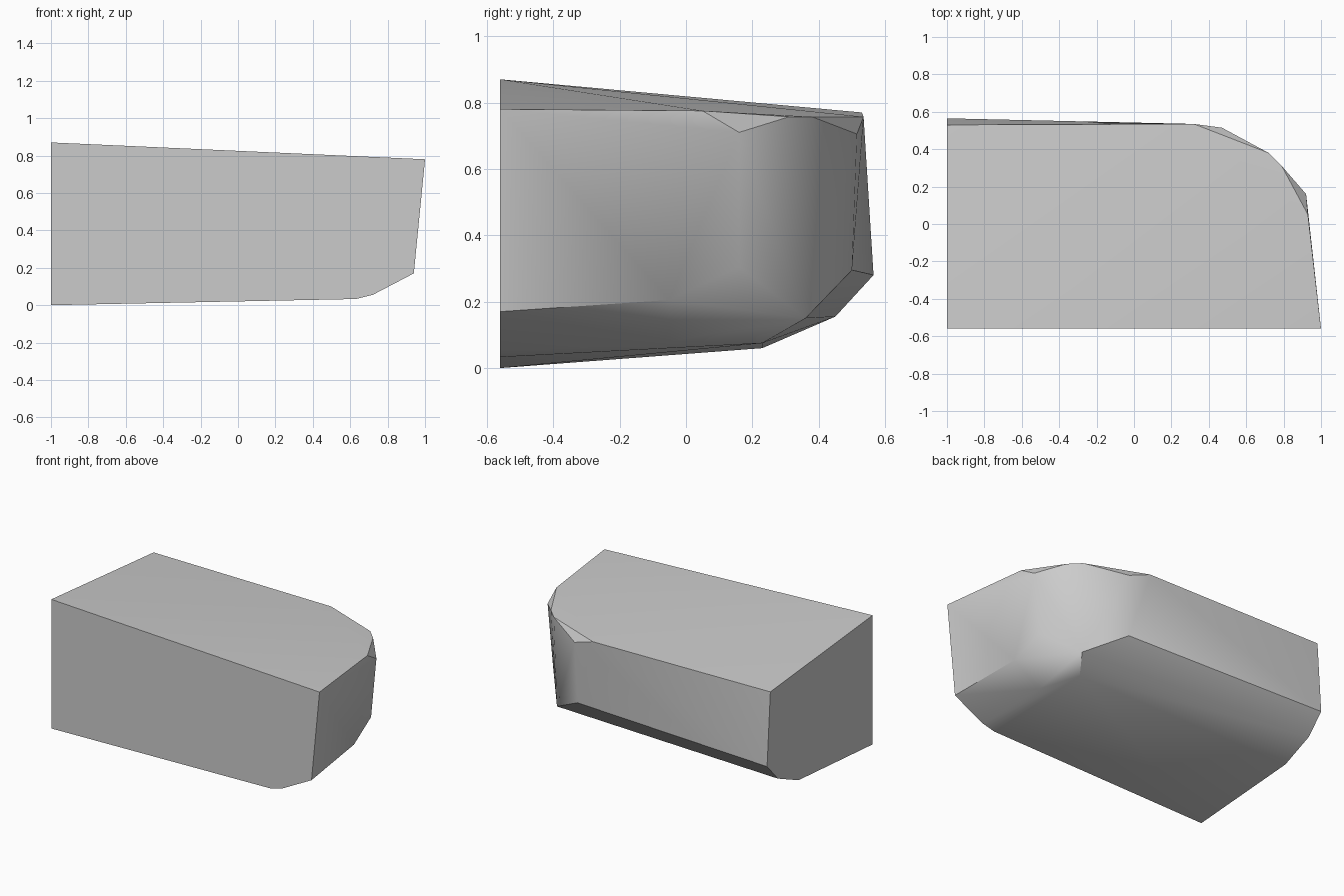
import bpy
import bmesh

if "Cube" in bpy.data.objects:
    bpy.data.objects.remove(bpy.data.objects["Cube"])

stone = bpy.data.materials.new("plain grey")
stone.use_nodes = True
grey = (0.6, 0.6, 0.6, 1)
stone.diffuse_color = grey
stone.node_tree.nodes["Principled BSDF"].inputs["Base Color"].default_value = grey

# Cut ends: each is a flat profile across one axis
end_profile = [(-.56, .87), (.53, .77), (.565, .28), (.45, .155), (.23, .06), (-.56, 0)]
front_profile = [(1, .78), (.94, .17), (.72, .055), (.63, .033)]
points = [(-1, y, z) for y, z in end_profile]
points += [(x, -.56, z) for x, z in front_profile]

# Rounded corner: top rim, upper bevel, lower rim and underside
points += [(.32, .535, .757), (.72, .38, .757), (.79, .31, .757), (.93, .05, .775)]
points += [(.47, .515, .705), (.92, .16, .71)]
points += [(.46, .5, .295), (.88, .16, .305), (.9, -.05, .205)]
points += [(.71, .36, .15), (.62, .23, .075), (.7, -.05, .08)]

# Wrap the points in one closed faceted block
bm = bmesh.new()
for p in points:
    bm.verts.new(p)
hull = bmesh.ops.convex_hull(bm, input=bm.verts)
loose = {v for v in hull["geom_interior"] + hull["geom_unused"]
         if isinstance(v, bmesh.types.BMVert) and not v.link_faces}
bmesh.ops.delete(bm, geom=list(loose), context="VERTS")
bmesh.ops.dissolve_limit(bm, angle_limit=.01, verts=bm.verts, edges=bm.edges)
bmesh.ops.recalc_face_normals(bm, faces=bm.faces)

mesh = bpy.data.meshes.new("corner_block")
bm.to_mesh(mesh)
bm.free()
mesh.materials.append(stone)
block = bpy.data.objects.new("corner_block", mesh)
bpy.context.collection.objects.link(block)
bpy.context.view_layer.objects.active = block
block.select_set(True)
bpy.ops.object.shade_smooth_by_angle(angle=.6)
